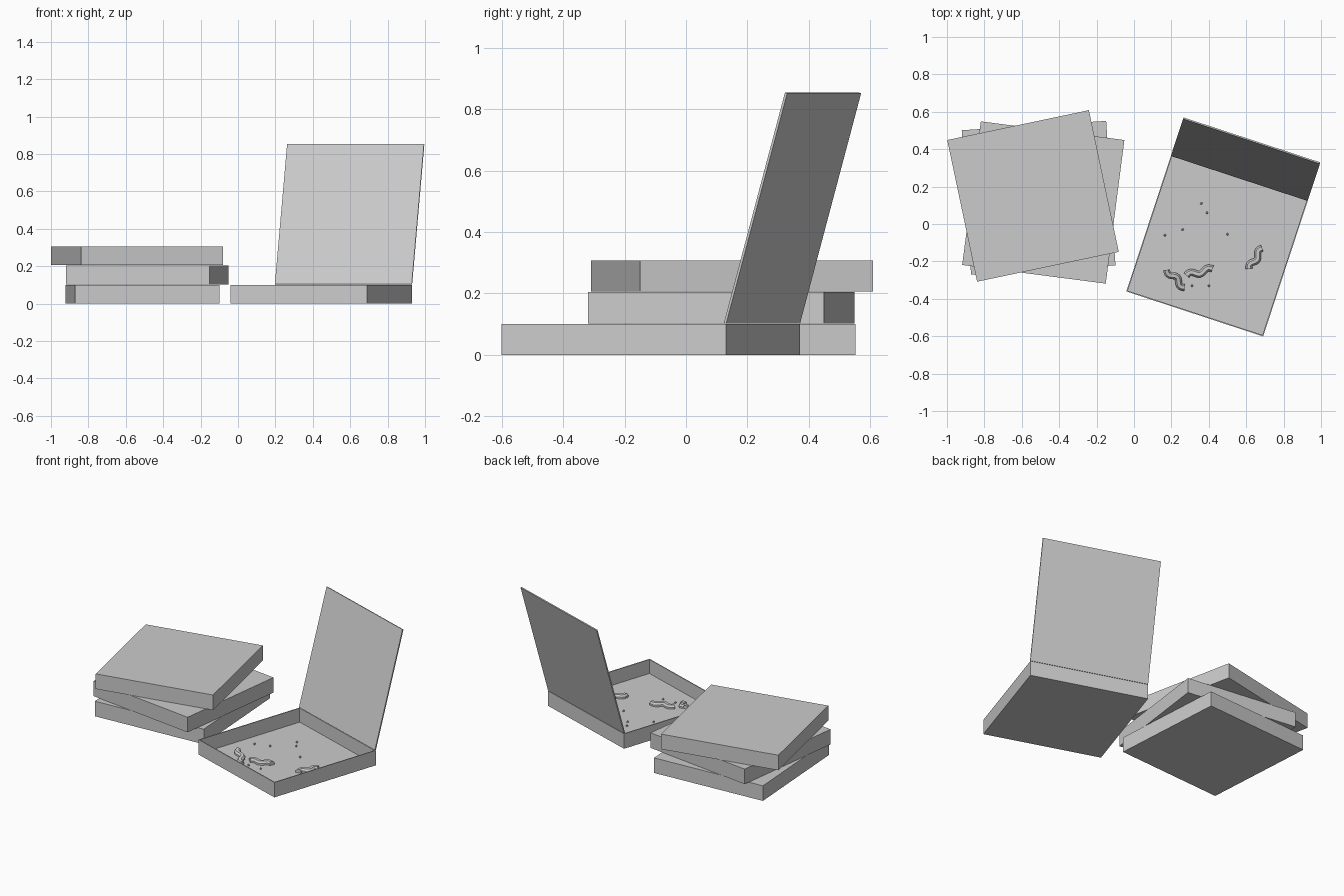
import bpy, bmesh, math
from mathutils import Matrix, Vector

if "Cube" in bpy.data.objects:
    bpy.data.objects.remove(bpy.data.objects["Cube"])

card = bpy.data.materials.new("plain grey")
card.diffuse_color = (0.6, 0.6, 0.6, 1)
card.use_nodes = True
card.node_tree.nodes["Principled BSDF"].inputs["Base Color"].default_value = card.diffuse_color


def finish(name, bm):
    bmesh.ops.recalc_face_normals(bm, faces=bm.faces[:])
    mesh = bpy.data.meshes.new(name)
    bm.to_mesh(mesh)
    bm.free()
    mesh.materials.append(card)
    ob = bpy.data.objects.new(name, mesh)
    bpy.context.collection.objects.link(ob)
    return ob


def box_mesh(size, centre):
    bm = bmesh.new()
    bmesh.ops.create_cube(bm, size=1)
    bmesh.ops.scale(bm, vec=size, verts=bm.verts)
    bmesh.ops.translate(bm, vec=centre, verts=bm.verts)
    return bm


def place(ob, x, y, z, angle):
    ob.matrix_world = Matrix.Translation((x, y, z)) @ Matrix.Rotation(math.radians(angle), 4, 'Z')


# Stack of closed boxes, each twisted a little
S, H = 0.774, 0.101
for name, x, y, z, angle in [("closed_box_bottom", -0.51, 0.14, 0.0, 3.7),
                             ("closed_box_middle", -0.485, 0.115, 0.103, -7.4),
                             ("closed_box_top", -0.54, 0.15, 0.206, 11.9)]:
    place(finish(name, box_mesh((S, S, H), (0, 0, H / 2))), x, y, z, angle)

# Open box: hollow tray with thin walls
OX, OY, OA, OS = 0.445, -0.115, -18.2, 0.77
FLOOR = 0.006
bm = box_mesh((OS, OS, 0.1), (0, 0, 0.05))
top = max(bm.faces, key=lambda f: f.calc_center_median().z)
bmesh.ops.inset_region(bm, faces=[top], thickness=0.009)
inner = bmesh.ops.extrude_face_region(bm, geom=[top])
bmesh.ops.delete(bm, geom=[top], context='FACES_ONLY') if top.is_valid else None
bmesh.ops.translate(bm, vec=(0, 0, FLOOR - 0.1),
                    verts=[v for v in inner["geom"] if isinstance(v, bmesh.types.BMVert)])
place(finish("open_box_tray", bm), OX, OY, 0, OA)

# Raised lid, hinged on the back rim and leaning back
bm = box_mesh((OS, 0.008, 0.778), (0, -0.004, 0.389))
bmesh.ops.rotate(bm, cent=(0, 0, 0), matrix=Matrix.Rotation(math.radians(-15.6), 3, 'X'), verts=bm.verts)
bmesh.ops.translate(bm, vec=(0, OS / 2, 0.102), verts=bm.verts)
place(finish("open_box_lid", bm), OX, OY, 0, OA)


# Wavy leftover crusts swept along a sine path
def crust(name, start, end, amp, lift):
    a, b = Vector(start), Vector(end)
    d = b - a
    side = Vector((-d.y, d.x)).normalized()
    section = [(-.018, 0), (.018, 0), (.018, .012), (.009, .024), (-.009, .024), (-.018, .012)]
    steps = 14

    def path(t):
        return a + d * t + side * amp * math.sin(t * 3 * math.pi)

    bm = bmesh.new()
    rings = []
    for i in range(steps + 1):
        t = i / steps
        tan = (path(t + .01) - path(t - .01)).normalized()
        n = Vector((-tan.y, tan.x))
        p = path(t)
        z = FLOOR + lift * t
        rings.append([bm.verts.new((p.x + n.x * u, p.y + n.y * u, z + h)) for u, h in section])
    for r, q in zip(rings, rings[1:]):
        for k in range(6):
            m = (k + 1) % 6
            bm.faces.new((r[k], r[m], q[m], q[k]))
    bm.faces.new(rings[0])
    bm.faces.new(rings[-1])
    finish(name, bm)


crust("crust_left", (0.27, -0.34), (0.175, -0.245), 0.012, 0.03)
crust("crust_middle", (0.28, -0.275), (0.42, -0.24), 0.011, 0.0)
crust("crust_right", (0.615, -0.24), (0.685, -0.13), 0.011, 0.0)

# Crumbs scattered on the tray floor
bm = bmesh.new()
for x, y in [(.165, -.06), (.26, -.03), (.36, .11), (.39, .06), (.50, -.055), (.40, -.33), (.31, -.33)]:
    bmesh.ops.create_icosphere(bm, subdivisions=1, radius=0.007,
                               matrix=Matrix.Translation((x, y, FLOOR + 0.005)))
finish("crumbs", bm)
